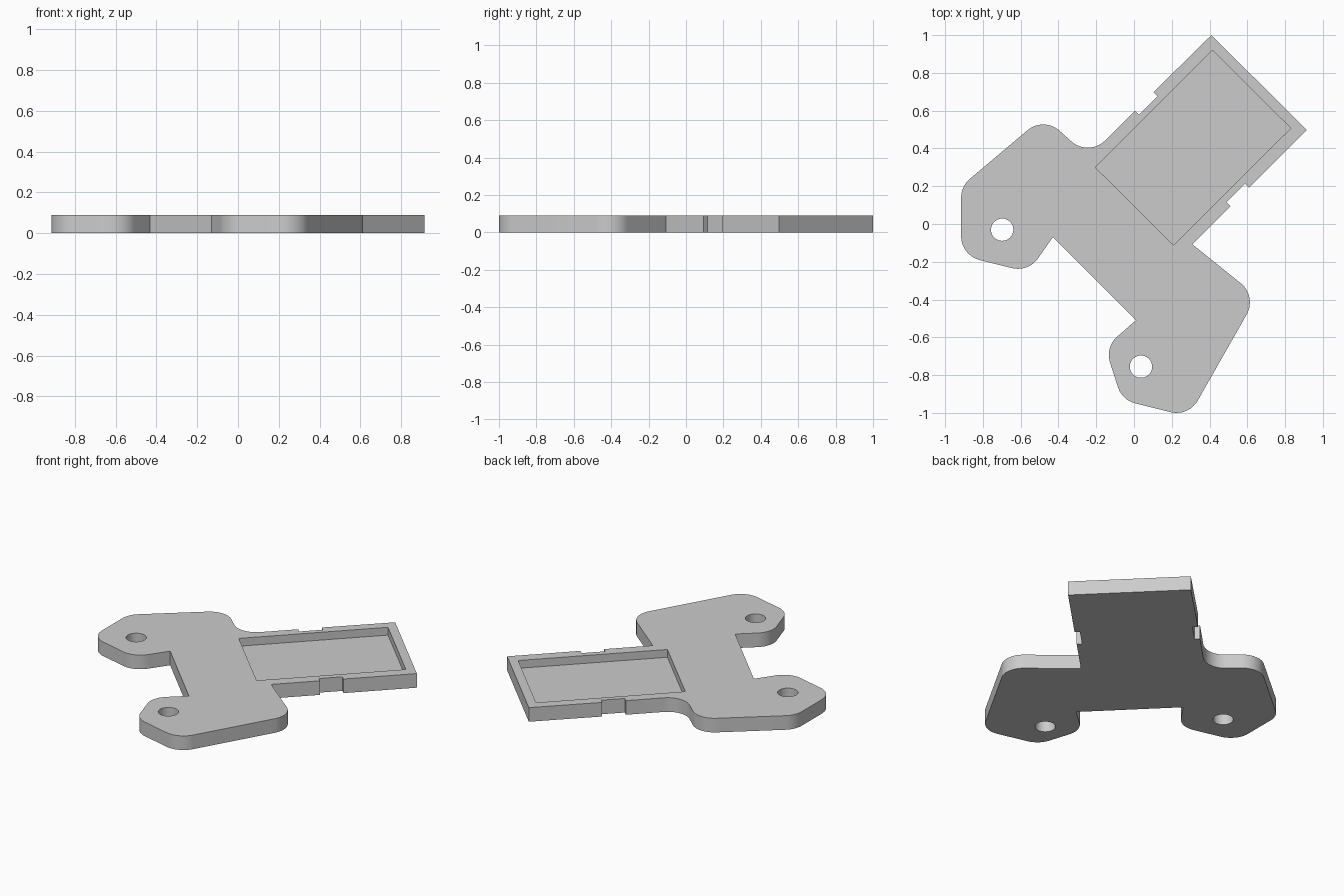
import bpy, bmesh, math
from mathutils import Vector

cube = bpy.data.objects.get("Cube")
if cube:
    bpy.data.objects.remove(cube, do_unlink=True)

THICK = 0.09
FLOOR = 0.04
R = 0.13

grey = bpy.data.materials.new("plain_grey")
grey.use_nodes = True
grey.diffuse_color = (0.6, 0.6, 0.6, 1)
grey.node_tree.nodes["Principled BSDF"].inputs["Base Color"].default_value = (0.6, 0.6, 0.6, 1)


def rounded(corners, steps=14):
    """Turn (x, y, radius) corners into an outline with tangent arcs."""
    out = []
    for i, (x, y, r) in enumerate(corners):
        p = Vector((x, y))
        if r == 0:
            out.append(p)
            continue
        a = (Vector(corners[i - 1][:2]) - p).normalized()
        b = (Vector(corners[(i + 1) % len(corners)][:2]) - p).normalized()
        half = a.angle(b) / 2
        centre = p + (a + b).normalized() * r / math.sin(half)
        start = p + a * r / math.tan(half) - centre
        end = p + b * r / math.tan(half) - centre
        sweep = math.atan2(start.x * end.y - start.y * end.x, start.dot(end))
        for k in range(steps + 1):
            t = sweep * k / steps
            c, s = math.cos(t), math.sin(t)
            out.append(centre + Vector((start.x * c - start.y * s, start.x * s + start.y * c)))
    return out


def prism(name, outline, z0, z1):
    bm = bmesh.new()
    face = bm.faces.new([bm.verts.new((p[0], p[1], z0)) for p in outline])
    top = bmesh.ops.extrude_face_region(bm, geom=[face])["geom"]
    bmesh.ops.translate(bm, vec=(0, 0, z1 - z0),
                        verts=[v for v in top if isinstance(v, bmesh.types.BMVert)])
    bmesh.ops.recalc_face_normals(bm, faces=bm.faces)
    mesh = bpy.data.meshes.new(name)
    bm.to_mesh(mesh)
    bm.free()
    mesh.materials.append(grey)
    obj = bpy.data.objects.new(name, mesh)
    bpy.context.collection.objects.link(obj)
    return obj


def circle(x, y, r, n=40):
    return [(x + r * math.cos(math.tau * k / n), y + r * math.sin(math.tau * k / n)) for k in range(n)]


# Plate outline: tray end with side notches, then two rounded mounting lobes
corners = [
    (0.41, 1.0, 0), (0.915, 0.497, 0),
    (0.61, 0.192, 0), (0.588, 0.214, 0), (0.49, 0.116, 0), (0.512, 0.094, 0),
    (0.31, -0.108, 0),
    (0.651, -0.383, R), (0.289, -1.02, R), (-0.063, -0.932, R), (-0.153, -0.652, R),
    (0.01, -0.51, 0), (-0.43, -0.07, 0),
    (-0.559, -0.255, R), (-0.915, -0.166, R), (-0.915, 0.20, R), (-0.478, 0.569, R),
    (-0.24, 0.355, R),
    (0.005, 0.60, 0), (0.027, 0.578, 0), (0.125, 0.676, 0), (0.103, 0.698, 0),
]
plate = prism("mounting_plate", rounded(corners), 0, THICK)

# Recessed tray and two screw holes
cutters = [
    prism("tray_cutter", [(0.415, 0.92), (0.83, 0.507), (0.21, -0.112), (-0.205, 0.30)], FLOOR, THICK + 0.1),
    prism("left_hole_cutter", circle(0.037, -0.755, 0.059), -0.1, THICK + 0.1),
    prism("right_hole_cutter", circle(-0.698, -0.03, 0.059), -0.1, THICK + 0.1),
]
bpy.ops.object.select_all(action="DESELECT")
plate.select_set(True)
bpy.context.view_layer.objects.active = plate
for cutter in cutters:
    cutter.hide_render = True
    mod = plate.modifiers.new("cut", "BOOLEAN")
    mod.operation = "DIFFERENCE"
    mod.solver = "EXACT"
    mod.object = cutter
    bpy.ops.object.modifier_apply(modifier=mod.name)
    bpy.data.objects.remove(cutter, do_unlink=True)

bpy.ops.object.shade_smooth_by_angle(angle=math.radians(25))
